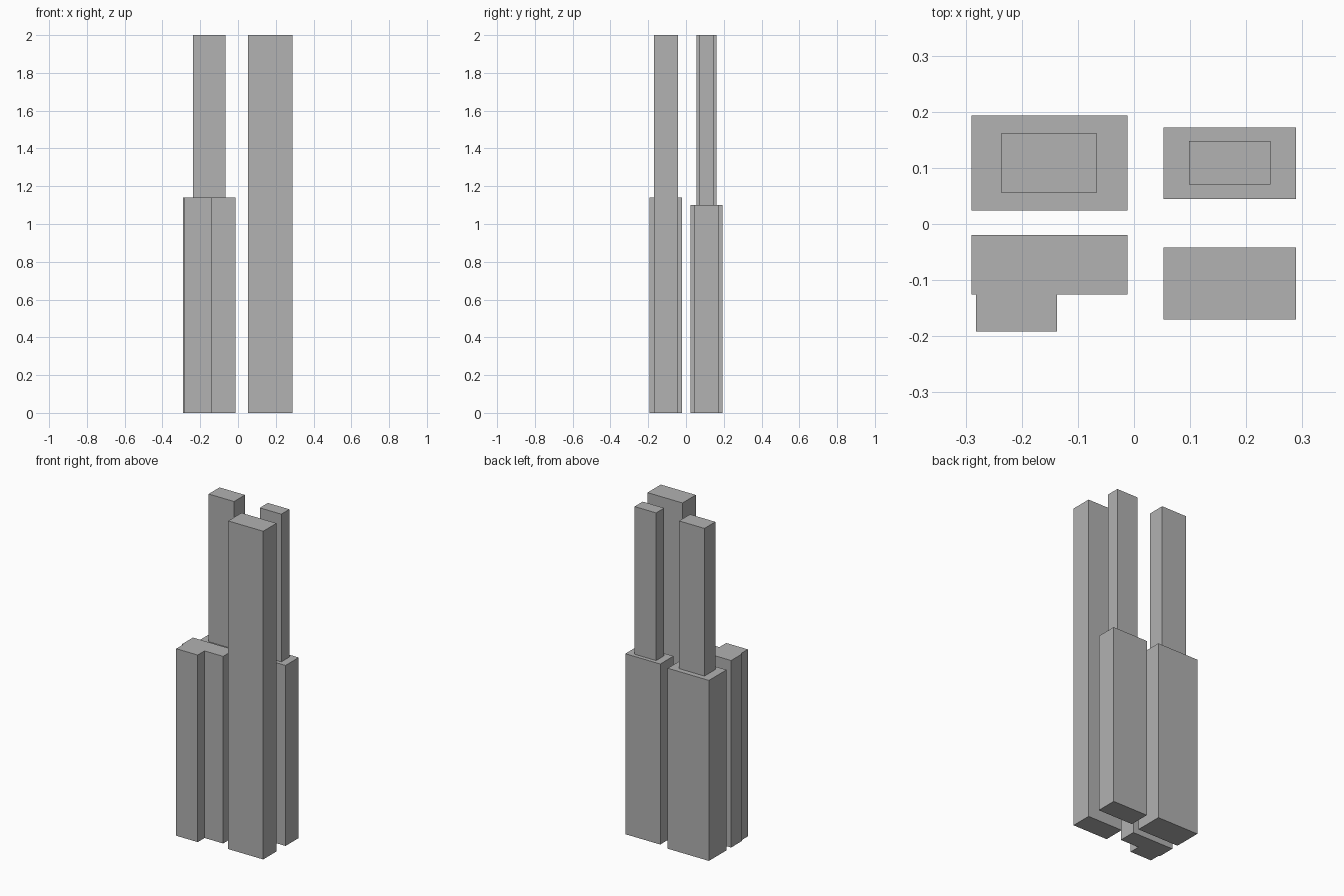
import bpy
import bmesh

default = bpy.data.objects.get("Cube")
if default:
    bpy.data.objects.remove(default, do_unlink=True)

grey = bpy.data.materials.new("plain_grey")
grey.use_nodes = True
colour = (0.445, 0.445, 0.445, 1)
grey.diffuse_color = colour
grey.node_tree.nodes["Principled BSDF"].inputs["Base Color"].default_value = colour


def rect(x0, x1, y0, y1):
    return [(x0, y0), (x1, y0), (x1, y1), (x0, y1)]


def extrude_up(bm, face, height):
    """Extrude a face straight up to the given height and return the new top."""
    geom = bmesh.ops.extrude_discrete_faces(bm, faces=[face])
    top = geom["faces"][0]
    for v in top.verts:
        v.co.z = height
    return top


def tower(name, outline, height, upper=None, upper_height=2.0):
    """Prism on the ground, with an optional narrower shaft rising from its top."""
    bm = bmesh.new()
    base = bm.faces.new([bm.verts.new((x, y, 0)) for x, y in outline])
    floor = [v.co.copy() for v in base.verts]
    top = extrude_up(bm, base, height)
    bm.faces.new([bm.verts.new(co) for co in reversed(floor)])
    if upper:
        top = bmesh.ops.extrude_discrete_faces(bm, faces=[top])["faces"][0]
        for v, (x, y) in zip(top.verts, upper):
            v.co.x, v.co.y = x, y
        extrude_up(bm, top, upper_height)
    bmesh.ops.remove_doubles(bm, verts=bm.verts, dist=0.0001)
    bmesh.ops.recalc_face_normals(bm, faces=bm.faces)
    mesh = bpy.data.meshes.new(name)
    bm.to_mesh(mesh)
    bm.free()
    mesh.materials.append(grey)
    obj = bpy.data.objects.new(name, mesh)
    bpy.context.collection.objects.link(obj)


# Tall plain tower
tower("front_left_tower", rect(0.053, 0.289, -0.17, -0.042), 2.0)

# Low block with a wing on its front
tower("front_right_block",
      [(-0.29, -0.126), (-0.282, -0.126), (-0.282, -0.192), (-0.137, -0.192),
       (-0.137, -0.126), (-0.012, -0.126), (-0.012, -0.02), (-0.29, -0.02)], 1.14)

# Stepped towers at the back
tower("back_right_tower", rect(-0.29, -0.012, 0.024, 0.193), 1.1,
      rect(-0.237, -0.066, 0.056, 0.161))
tower("back_left_tower", rect(0.053, 0.289, 0.045, 0.172), 1.1,
      rect(0.098, 0.243, 0.07, 0.148))
